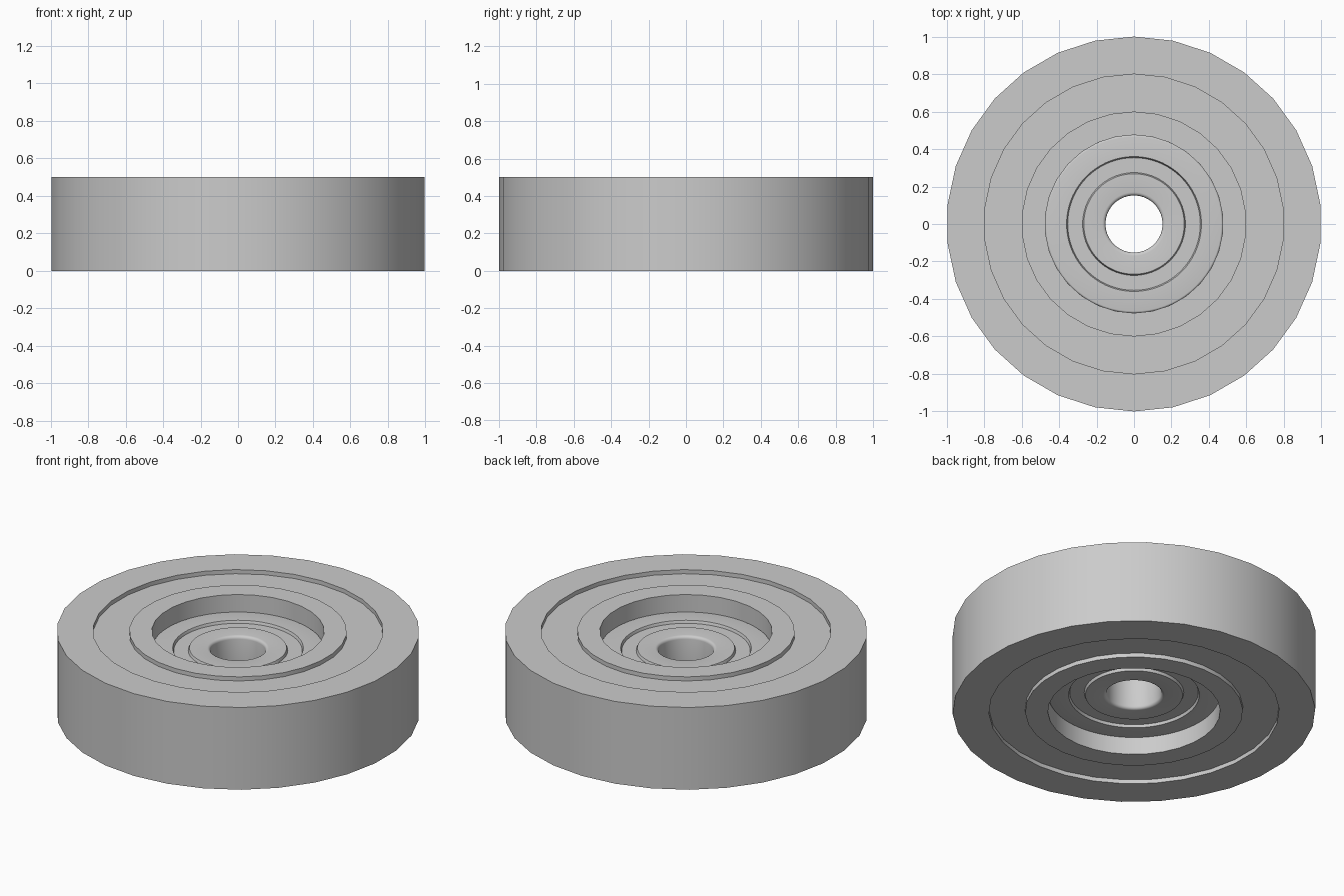
import bpy, bmesh, math

# Remove the default cube only
cube = bpy.data.objects.get("Cube")
if cube:
    bpy.data.objects.remove(cube, do_unlink=True)

grey = bpy.data.materials.new("light_grey")
grey.use_nodes = True
COLOR = (0.6, 0.6, 0.6, 1.0)
grey.diffuse_color = COLOR
grey.node_tree.nodes["Principled BSDF"].inputs["Base Color"].default_value = COLOR

MID = 0.25  # height of the symmetry plane


def lathe(name, half_profile, sides):
    """Mirror a (radius, height above middle) profile and turn it about z."""
    profile = [(r, MID + h) for r, h in half_profile]
    profile += [(r, MID - h) for r, h in reversed(half_profile)]
    bm = bmesh.new()
    rings = []
    for i in range(sides):
        a = math.pi / 2 + math.tau * i / sides
        rings.append([bm.verts.new((r * math.cos(a), r * math.sin(a), z))
                      for r, z in profile])
    n = len(profile)
    for i, ring in enumerate(rings):
        nxt = rings[(i + 1) % sides]
        for j in range(n):
            k = (j + 1) % n
            bm.faces.new((ring[j], ring[k], nxt[k], nxt[j]))
    bmesh.ops.recalc_face_normals(bm, faces=bm.faces)
    mesh = bpy.data.meshes.new(name)
    bm.to_mesh(mesh)
    bm.free()
    mesh.materials.append(grey)
    obj = bpy.data.objects.new(name, mesh)
    bpy.context.collection.objects.link(obj)
    bpy.ops.object.select_all(action='DESELECT')
    obj.select_set(True)
    bpy.context.view_layer.objects.active = obj
    bpy.ops.object.shade_smooth_by_angle(angle=math.radians(30))
    return obj


def fillet(r, h, size, side, steps=4):
    """Rounded corner; side is +1 on an outer edge and -1 on an inner edge."""
    pts = []
    for i in range(steps + 1):
        a = math.pi / 2 * i / steps
        pts.append((r - side * size * (1 - math.cos(a)),
                    h - size * (1 - math.sin(a))))
    return pts


# Wheel body: shallow ring groove on both faces, raised hub lip
lathe("wheel_body", [(1.0, 0.25), (0.8, 0.25), (0.8, 0.225),
                     (0.6, 0.225), (0.6, 0.25), (0.475, 0.25)], 30)

# Bearing parts
TOP = 0.147
lathe("bearing_outer_race",
      fillet(0.475, TOP, 0.01, 1) + [(0.36, TOP), (0.352, TOP - 0.02)], 72)
lathe("bearing_shield", [(0.354, TOP - 0.016), (0.272, TOP - 0.016)], 72)
lathe("bearing_inner_race",
      [(0.276, TOP - 0.02), (0.268, TOP)]
      + list(reversed(fillet(0.152, TOP, 0.018, -1))), 72)
